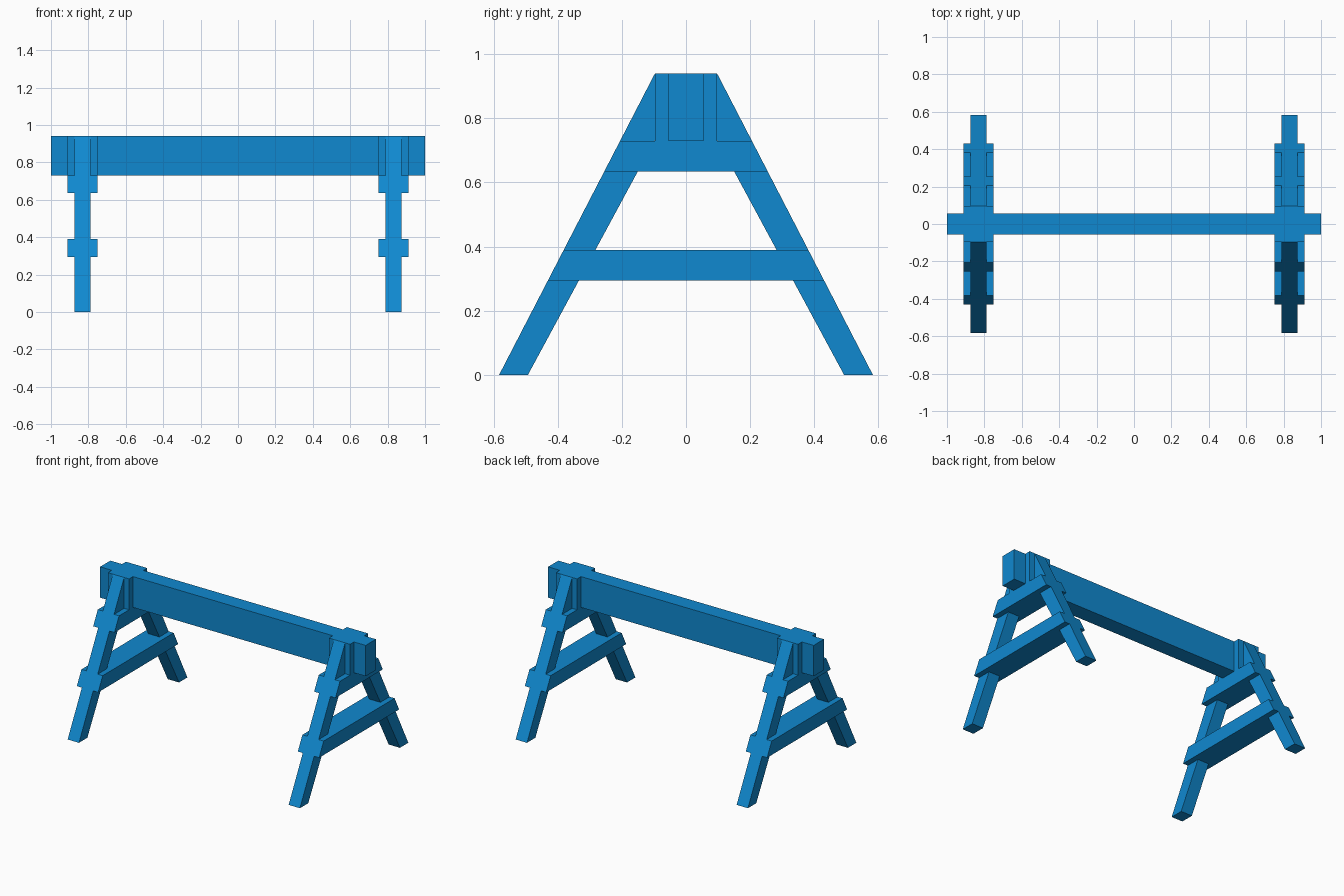
import bpy

if "Cube" in bpy.data.objects:
    bpy.data.objects.remove(bpy.data.objects["Cube"])

LEG_X = 0.832      # trestle centre
LEG_W = 0.085      # leg width along x
BOARD_W = 0.16     # brace and cheek width along x


def extrude_x(name, profile, cx, width):
    """Prism: a (y, z) profile extruded along x, centred on cx."""
    n = len(profile)
    verts = [(cx + s * width / 2, y, z) for s in (-1, 1) for y, z in profile]
    faces = [list(range(n))[::-1], list(range(n, 2 * n))]
    faces += [[i, (i + 1) % n, n + (i + 1) % n, n + i] for i in range(n)]
    mesh = bpy.data.meshes.new(name)
    mesh.from_pydata(verts, [], faces)
    obj = bpy.data.objects.new(name, mesh)
    bpy.context.collection.objects.link(obj)
    # consistent outward normals
    import bmesh
    bm = bmesh.new()
    bm.from_mesh(mesh)
    bmesh.ops.recalc_face_normals(bm, faces=bm.faces)
    bm.to_mesh(mesh)
    bm.free()
    return obj


def outer(z):
    """Half-depth of the trestle at height z."""
    return 0.583 - (0.583 - 0.097) * z / 0.94


def brace(name, z0, z1, cx):
    extrude_x(name, [(-outer(z0), z0), (outer(z0), z0),
                     (outer(z1), z1), (-outer(z1), z1)], cx, BOARD_W)


# Top beam
extrude_x("top_beam", [(-0.055, 0.73), (0.055, 0.73), (0.055, 0.94), (-0.055, 0.94)], 0, 2.0)

leg = [(0.583, 0), (0.097, 0.94), (0.055, 0.94), (0.055, 0.81), (0.15, 0.635), (0.493, 0)]

for side, sx in (("left", -1), ("right", 1)):
    cx = sx * LEG_X
    for end, sy in (("front", -1), ("back", 1)):
        # Splayed leg
        extrude_x(f"{end}_{side}_leg", [(sy * y, z) for y, z in leg], cx, LEG_W)
        # Cheek block beside the beam
        extrude_x(f"{end}_{side}_cheek", [(sy * y, z) for y, z in
                  ((0.055, 0.73), (0.097, 0.73), (0.097, 0.94), (0.055, 0.94))], cx, BOARD_W)
    # Cross braces
    brace(f"{side}_upper_brace", 0.635, 0.73, cx)
    brace(f"{side}_lower_brace", 0.295, 0.39, cx)

# Blue paint
paint = bpy.data.materials.new("blue_paint")
paint.diffuse_color = (0.005, 0.25, 0.63, 1)
paint.use_nodes = True
paint.node_tree.nodes["Principled BSDF"].inputs["Base Color"].default_value = paint.diffuse_color
for obj in bpy.context.collection.objects:
    obj.data.materials.append(paint)
